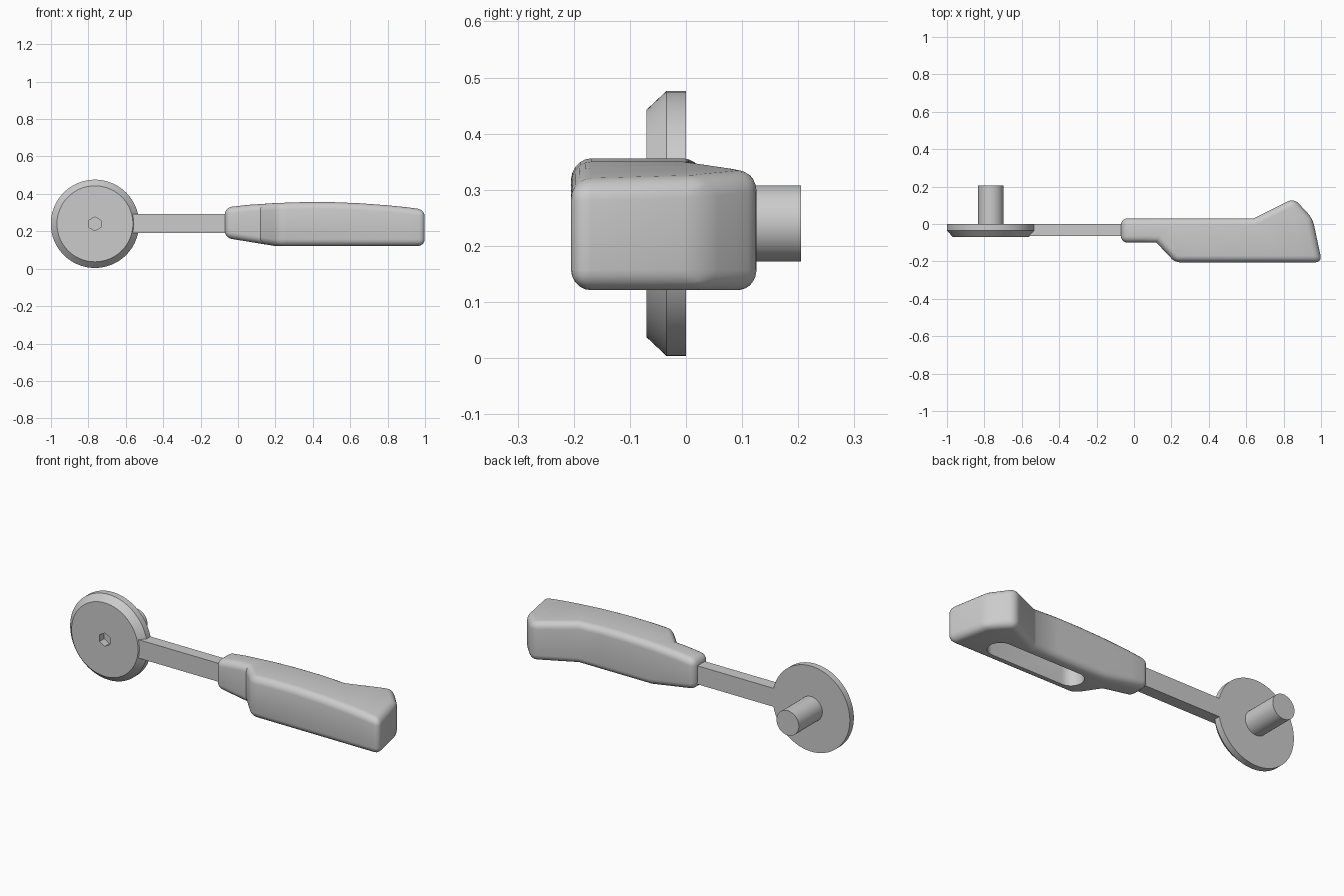
import bpy, bmesh, math
from mathutils import Matrix

cube = bpy.data.objects.get("Cube")
if cube:
    bpy.data.objects.remove(cube, do_unlink=True)

grey = bpy.data.materials.new("light grey")
grey.use_nodes = True
colour = (0.6, 0.6, 0.6, 1)
grey.diffuse_color = colour
grey.node_tree.nodes["Principled BSDF"].inputs["Base Color"].default_value = colour


def make_object(name, bm, smooth=True):
    bmesh.ops.recalc_face_normals(bm, faces=bm.faces)
    mesh = bpy.data.meshes.new(name)
    bm.to_mesh(mesh)
    bm.free()
    mesh.materials.append(grey)
    obj = bpy.data.objects.new(name, mesh)
    bpy.context.collection.objects.link(obj)
    if smooth:
        bpy.ops.object.select_all(action='DESELECT')
        obj.select_set(True)
        bpy.context.view_layer.objects.active = obj
        bpy.ops.object.shade_smooth_by_angle(angle=math.radians(30))
    return obj


def carve(obj, cutter):
    """Subtract the cutter, apply the result and discard the cutter."""
    cutter.hide_render = True
    mod = obj.modifiers.new("recess", 'BOOLEAN')
    mod.operation, mod.solver, mod.object = 'DIFFERENCE', 'EXACT', cutter
    bpy.ops.object.select_all(action='DESELECT')
    obj.select_set(True)
    bpy.context.view_layer.objects.active = obj
    bpy.ops.object.modifier_apply(modifier=mod.name)
    bpy.data.objects.remove(cutter, do_unlink=True)
    bpy.ops.object.shade_smooth_by_angle(angle=math.radians(30))


def turned(name, rings, sides, spin=0):
    """Closed round part along y; rings are (radius, y)."""
    bm = bmesh.new()
    loops = []
    for r, y in rings:
        angles = [spin + 2 * math.pi * i / sides for i in range(sides)]
        loops.append([bm.verts.new((WHEEL_X + r * math.cos(a), y, WHEEL_Z + r * math.sin(a)))
                      for a in angles])
    for a, b in zip(loops, loops[1:]):
        for i in range(sides):
            j = (i + 1) % sides
            bm.faces.new((a[i], a[j], b[j], b[i]))
    bm.faces.new(loops[0])
    bm.faces.new(loops[-1])
    return make_object(name, bm)


def prism(points, z0, z1):
    bm = bmesh.new()
    face = bm.faces.new([bm.verts.new((x, y, z0)) for x, y in points])
    top = bmesh.ops.extrude_face_region(bm, geom=[face])
    for v in top["geom"]:
        if isinstance(v, bmesh.types.BMVert):
            v.co.z = z1
    bmesh.ops.recalc_face_normals(bm, faces=bm.faces)
    return bm


def curve_height(x, points):
    """Piecewise linear height along x."""
    for (xa, za), (xb, zb) in zip(points, points[1:]):
        if x <= xb or (xb, zb) == points[-1]:
            return za + (zb - za) * (x - xa) / (xb - xa)


WHEEL_X, WHEEL_Z = -0.765, 0.24

# Chamfered disc with a hexagonal socket, and its shaft
disc = turned("disc", [(0.236, 0), (0.236, -0.035), (0.203, -0.07)], 96)
carve(disc, turned("socket_cutter", [(0.037, -0.1), (0.037, -0.03)], 6, math.pi / 6))
turned("shaft", [(0.068, -0.01), (0.068, 0.205)], 64)

# Flat bar between disc and handle
arm = prism([(-0.6, -0.065), (0.1, -0.065), (0.1, 0), (-0.6, 0)], 0.19, 0.292)
make_object("arm", arm, smooth=False)

# Handle: rounded outline, sliced along its length and bent to the top and bottom curves
outline = [(-0.07, -0.1), (0.12, -0.1), (0.22, -0.205), (1.005, -0.205),
           (0.955, 0.03), (0.855, 0.137), (0.64, 0.03), (-0.07, 0.03)]
concave = {0.12, 0.64}
top_curve = [(-0.07, 0.327), (0.05, 0.341), (0.2, 0.351), (0.35, 0.356), (0.5, 0.356),
             (0.65, 0.35), (0.8, 0.339), (0.9, 0.329), (1.005, 0.315)]
bottom_curve = [(-0.07, 0.165), (0.2, 0.121), (1.005, 0.121)]
LOW, HIGH = 0.12, 0.34
bm = prism(outline, LOW, HIGH)
sharp = [e for e in bm.edges
         if not (abs(e.verts[0].co.z - e.verts[1].co.z) > 0.1
                 and any(abs(e.verts[0].co.x - x) < 0.001 for x in concave))]
bmesh.ops.bevel(bm, geom=sharp, offset=0.036, segments=5, profile=0.5,
                affect='EDGES', clamp_overlap=True)
for x, _ in top_curve[1:-1]:
    bmesh.ops.bisect_plane(bm, geom=bm.verts[:] + bm.edges[:] + bm.faces[:],
                           plane_co=(x, 0, 0), plane_no=(1, 0, 0))
for v in bm.verts:
    t = (v.co.z - LOW) / (HIGH - LOW)
    if t > 0.5:
        v.co.z += curve_height(v.co.x, top_curve) - HIGH
    else:
        v.co.z += curve_height(v.co.x, bottom_curve) - LOW
handle = make_object("handle", bm)

# Rounded slot in the underside of the handle
R, SLOT_Y = 0.065, -0.09
slot = []
for cx, start in ((0.76, -math.pi / 2), (0.32, math.pi / 2)):
    for i in range(17):
        a = start + math.pi * i / 16
        slot.append((cx + R * math.cos(a), SLOT_Y + R * math.sin(a)))
carve(handle, make_object("slot_cutter", prism(slot, 0.0, 0.24)))
